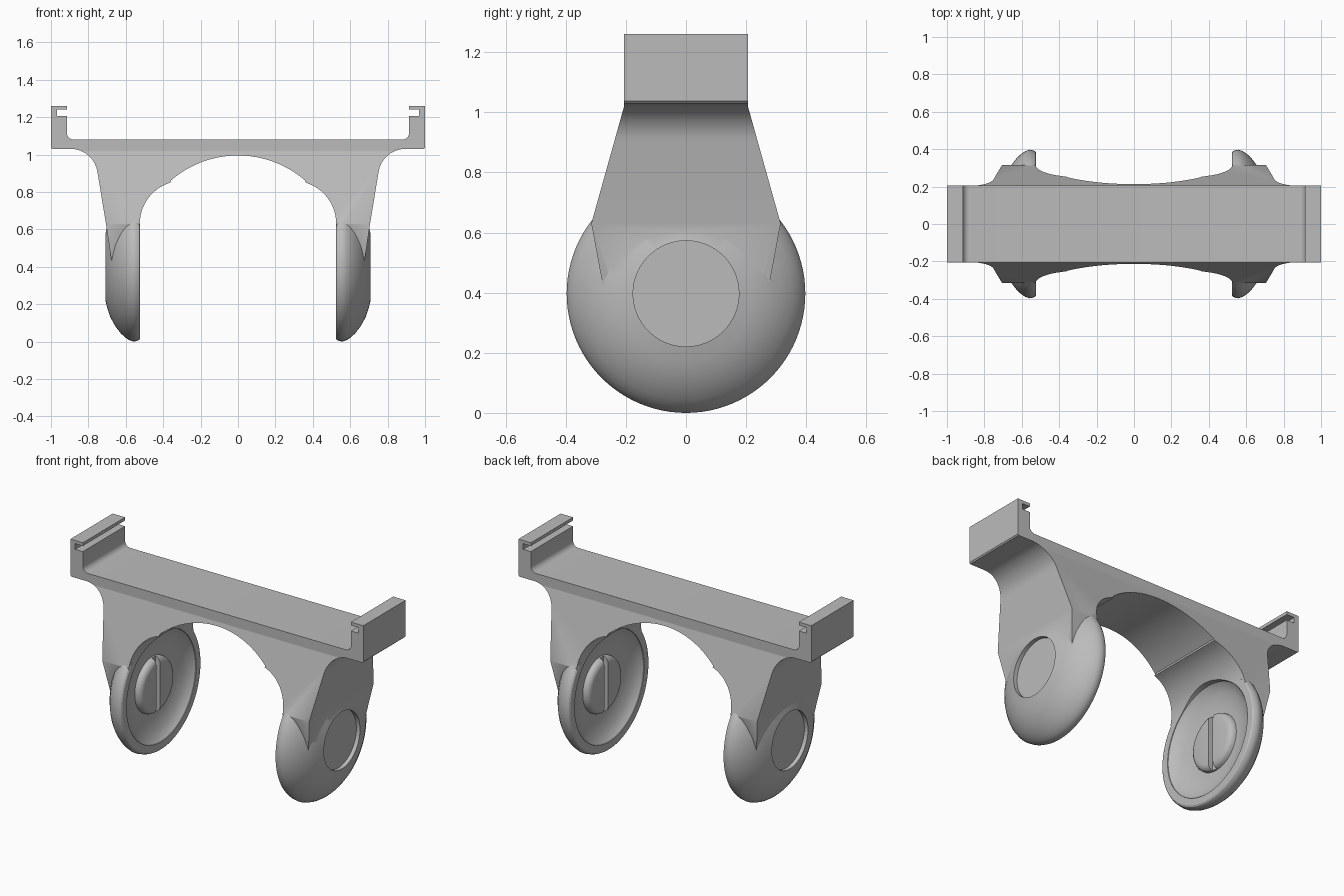
import bpy
import bmesh
from math import sin, cos, radians
from mathutils import Matrix, Vector

cube = bpy.data.objects.get("Cube")
if cube:
    bpy.data.objects.remove(cube, do_unlink=True)

grey = bpy.data.materials.new("plain_grey")
grey.use_nodes = True
COLOUR = (0.5, 0.5, 0.5, 1)
grey.diffuse_color = COLOUR
grey.node_tree.nodes["Principled BSDF"].inputs["Base Color"].default_value = COLOUR

WHEEL_Z = 0.397


def finish(name, bm):
    bmesh.ops.recalc_face_normals(bm, faces=bm.faces)
    mesh = bpy.data.meshes.new(name)
    bm.to_mesh(mesh)
    bm.free()
    mesh.materials.append(grey)
    ob = bpy.data.objects.new(name, mesh)
    bpy.context.collection.objects.link(ob)
    return ob


def prism(name, points, depth):
    """Closed outline of 3D points pushed along a depth vector."""
    bm = bmesh.new()
    face = bm.faces.new([bm.verts.new(p) for p in points])
    out = bmesh.ops.extrude_face_region(bm, geom=[face])
    verts = [v for v in out["geom"] if isinstance(v, bmesh.types.BMVert)]
    bmesh.ops.translate(bm, vec=depth, verts=verts)
    return finish(name, bm)


def lathe(name, profile, side, steps=96):
    """Revolve (x, radius) points about the wheel axis."""
    bm = bmesh.new()
    verts = [bm.verts.new((side * x, 0, WHEEL_Z + r)) for x, r in profile]
    edges = [bm.edges.new(pair) for pair in zip(verts, verts[1:])]
    bmesh.ops.spin(bm, geom=verts + edges, cent=(0, 0, WHEEL_Z), axis=(1, 0, 0),
                   angle=radians(360), steps=steps)
    bmesh.ops.remove_doubles(bm, verts=bm.verts, dist=0.0002)
    return finish(name, bm)


def combine(target, tool, operation):
    mod = target.modifiers.new("combine", "BOOLEAN")
    mod.operation = operation
    mod.solver = "EXACT"
    mod.object = tool
    bpy.context.view_layer.objects.active = target
    bpy.ops.object.modifier_apply(modifier=mod.name)
    bpy.data.objects.remove(tool, do_unlink=True)


def arc(cx, cz, radius, start, end, steps):
    angles = [radians(start + (end - start) * i / steps) for i in range(steps + 1)]
    return [(cx + radius * cos(a), cz + radius * sin(a)) for a in angles]


def smooth(ob):
    bpy.ops.object.select_all(action="DESELECT")
    ob.select_set(True)
    bpy.context.view_layer.objects.active = ob
    bpy.ops.object.shade_smooth_by_angle(angle=radians(28))


# Bracket outline, right half from the rail middle round to the arch crown
half = [(0, 1.08)]
half += arc(0.88, 1.115, 0.035, 270, 360, 8)
half += [(0.915, 1.205), (0.968, 1.205), (0.968, 1.24), (0.915, 1.24),
         (0.915, 1.26), (1, 1.26), (1, 1.037), (0.993, 1.03)]
half += arc(0.895, 0.885, 0.145, 90, 172, 16)
half += [(0.706, 0.63), (0.657, 0.3), (0.525, 0.3)]
half += arc(0.296, 0.63, 0.229, 0, 73.8, 16)
half += arc(0, 0.4475, 0.5475, 49, 90, 16)[:-1] + [(0, 0.995)]
outline = half + [(-x, z) for x, z in half[-2:0:-1]]
bracket = prism("bracket", [(x, -0.5, z) for x, z in outline], Vector((0, 1, 0)))

# Flared legs seen from the side
flare = [(0.206, 1.4), (0.206, 1.02), (0.315, 0.63), (0.235, 0.2)]
flare += [(-y, z) for y, z in reversed(flare)]
combine(bracket, prism("flare", [(-1.2, y, z) for y, z in flare],
                       Vector((2.4, 0, 0))), "INTERSECT")

dome = [(0.71, 0), (0.71, 0.175), (0.698, 0.222), (0.682, 0.268), (0.656, 0.315),
        (0.627, 0.353), (0.602, 0.376), (0.58, 0.39), (0.56, 0.397), (0.54, 0.394),
        (0.528, 0.388), (0.523, 0.38), (0.523, 0)]
dish = [(0.48, 0), (0.48, 0.345), (0.527, 0.338), (0.545, 0.32), (0.563, 0.285),
        (0.577, 0.24), (0.585, 0.19), (0.587, 0)]
recess = [(0.685, 0), (0.685, 0.176), (0.8, 0.176), (0.8, 0)]
hub = [(0.6, 0), (0.6, 0.172), (0.57, 0.17), (0.557, 0.163), (0.548, 0.15),
       (0.545, 0.135), (0.545, 0)]

for side, label in ((1, "left"), (-1, "right")):
    # Domed wheel cover, hollowed inside and recessed outside
    combine(bracket, lathe("dome", dome, side), "UNION")
    combine(bracket, lathe("dish", dish, side), "DIFFERENCE")
    combine(bracket, lathe("recess", recess, side), "DIFFERENCE")

    # Slotted hub on the inner face
    knob = lathe(label + "_hub", hub, side)
    bm = bmesh.new()
    bmesh.ops.create_cube(bm, size=1, matrix=Matrix.Translation((side * 0.545, 0, WHEEL_Z))
                          @ Matrix.Diagonal((0.06, 0.036, 0.5, 1)))
    combine(knob, finish("slot", bm), "DIFFERENCE")
    smooth(knob)

smooth(bracket)
